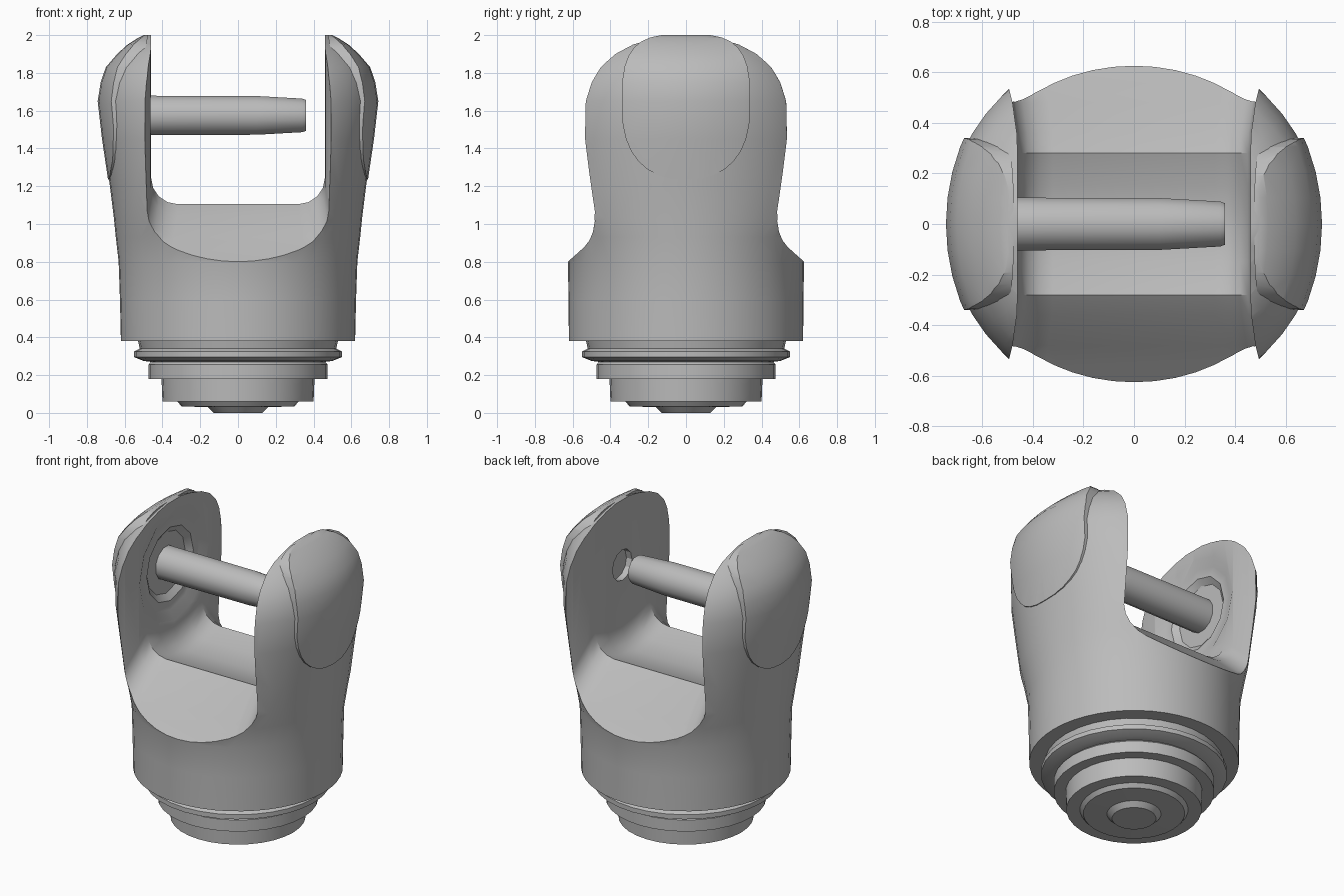
import bpy, bmesh
from math import cos, sin, pi, radians

if "Cube" in bpy.data.objects:
    bpy.data.objects.remove(bpy.data.objects["Cube"], do_unlink=True)

steel = bpy.data.materials.new("brushed grey")
steel.use_nodes = True
GREY = (0.5, 0.5, 0.5, 1)
steel.diffuse_color = GREY
steel.node_tree.nodes["Principled BSDF"].inputs["Base Color"].default_value = GREY


def loft(name, rings):
    """Skin a list of equal-length point rings and cap both ends."""
    bm = bmesh.new()
    rows = [[bm.verts.new(p) for p in ring] for ring in rings]
    n = len(rows[0])
    for a, b in zip(rows, rows[1:]):
        for i in range(n):
            j = (i + 1) % n
            bm.faces.new((a[i], a[j], b[j], b[i]))
    bm.faces.new(rows[0])
    bm.faces.new(rows[-1])
    bmesh.ops.recalc_face_normals(bm, faces=bm.faces)
    mesh = bpy.data.meshes.new(name)
    bm.to_mesh(mesh)
    bm.free()
    mesh.materials.append(steel)
    obj = bpy.data.objects.new(name, mesh)
    bpy.context.collection.objects.link(obj)
    return obj


def activate(obj):
    bpy.ops.object.select_all(action="DESELECT")
    obj.select_set(True)
    bpy.context.view_layer.objects.active = obj


def boolean(obj, cutter, operation="DIFFERENCE"):
    """Apply a boolean and throw the cutter away."""
    activate(obj)
    mod = obj.modifiers.new("cut", "BOOLEAN")
    mod.object, mod.operation, mod.solver = cutter, operation, "EXACT"
    bpy.ops.object.modifier_apply(modifier=mod.name)
    bpy.data.objects.remove(cutter, do_unlink=True)


def smooth(obj, angle=30):
    activate(obj)
    bpy.ops.object.shade_smooth_by_angle(angle=radians(angle))


def ellipse_z(rx, ry, z, n=48):
    return [(rx * cos(2 * pi * i / n), ry * sin(2 * pi * i / n), z) for i in range(n)]


def disc_x(x, r, z, n=24, turn=0.0):
    return [(x, r * cos(2 * pi * i / n + turn), z + r * sin(2 * pi * i / n + turn))
            for i in range(n)]


def signed_pow(v, e):
    return abs(v) ** e * (1 if v > 0 else -1)


PIN_Z = 1.575
# Height, half width in x, half depth in y of the yoke envelope
ENVELOPE = [(0.38, 0.62, 0.62), (0.6, 0.625, 0.622), (0.8, 0.632, 0.625),
            (0.93, 0.647, 0.66), (1.03, 0.657, 0.7), (1.2, 0.678, 0.72),
            (1.45, 0.715, 0.74), (1.65, 0.738, 0.715), (1.75, 0.722, 0.675),
            (1.83, 0.695, 0.62), (1.9, 0.635, 0.55), (1.95, 0.58, 0.46),
            (1.985, 0.525, 0.33), (2.0, 0.495, 0.2)]


# Saddle-shaped slot: concave under the pin, sloping down to front and back
def slot_ring(y, floor, half):
    fillet = 0.14
    right = [(half, 2.2), (half, floor + fillet)]
    for k in range(1, 5):
        a = k * pi / 8
        right.append((half - fillet * (1 - cos(a)), floor + fillet * (1 - sin(a))))
    left = [(-x, z) for x, z in reversed(right)]
    return [(x, y, z) for x, z in right + left]


half_slot = [(0.0, 1.04, 0.46), (0.15, 1.06, 0.46), (0.28, 1.105, 0.46),
             (0.36, 1.045, 0.463), (0.48, 0.93, 0.48), (0.62, 0.805, 0.515),
             (0.9, 0.56, 0.56)]
stations = [(-y, f, h) for y, f, h in reversed(half_slot[1:])] + half_slot


def cut_slot(obj):
    boolean(obj, loft("slot_cutter", [slot_ring(*s) for s in stations]))


# Yoke body with two arms
yoke = loft("yoke_body", [ellipse_z(rx, ry, z) for z, rx, ry in ENVELOPE])
cut_slot(yoke)

# Stepped socket inside the right arm, small round hole inside the left arm
pockets = [
    [(-0.3, 0.36), (-0.46, 0.36), (-0.49, 0.3), (-0.49, 0.24), (-0.52, 0.2)],
    [(0.3, 0.1), (0.5, 0.1)],
]
for pocket in pockets:
    boolean(yoke, loft("pocket_cutter", [disc_x(x, r, PIN_Z, 12) for x, r in pocket]))
smooth(yoke)


# Boss plates on the outside of both arms: round below, squarer on top
def boss_ring(side, x_low, x_high, n=32):
    ring = []
    for i in range(n):
        a = 2 * pi * i / n
        power = 0.6 if sin(a) > 0 else 0.85
        t = signed_pow(sin(a), power)
        x = x_low + (x_high - x_low) * (t + 1) / 2
        ring.append((side * x, 0.34 * signed_pow(cos(a), power), 1.62 + 0.385 * t))
    return ring


for side, label in ((1, "left"), (-1, "right")):
    boss = loft(label + "_boss", [ellipse_z(rx + 0.005, 0.8, z) for z, rx, _ in ENVELOPE])
    boolean(boss, loft("boss_mask", [boss_ring(side, 0.62, 0.475), boss_ring(side, 0.9, 0.9)]),
            "INTERSECT")
    smooth(boss)

# Cross pin fixed in the right arm, stopping short of the left one
pin = loft("cross_pin", [disc_x(x, r, PIN_Z, 12, pi / 12) for x, r in
                         ((-0.55, 0.108), (0.1, 0.106), (0.34, 0.092), (0.36, 0.085))])
smooth(pin)

# Stepped neck under the body
neck_profile = [(0.13, 0.0), (0.16, 0.03), (0.3, 0.035), (0.32, 0.06), (0.4, 0.06),
                (0.405, 0.18), (0.475, 0.18), (0.475, 0.255), (0.46, 0.27),
                (0.5, 0.275), (0.55, 0.295), (0.55, 0.325), (0.52, 0.34),
                (0.53, 0.385)]
neck = loft("stepped_neck", [ellipse_z(r, r, z, 32) for r, z in neck_profile])
smooth(neck)
